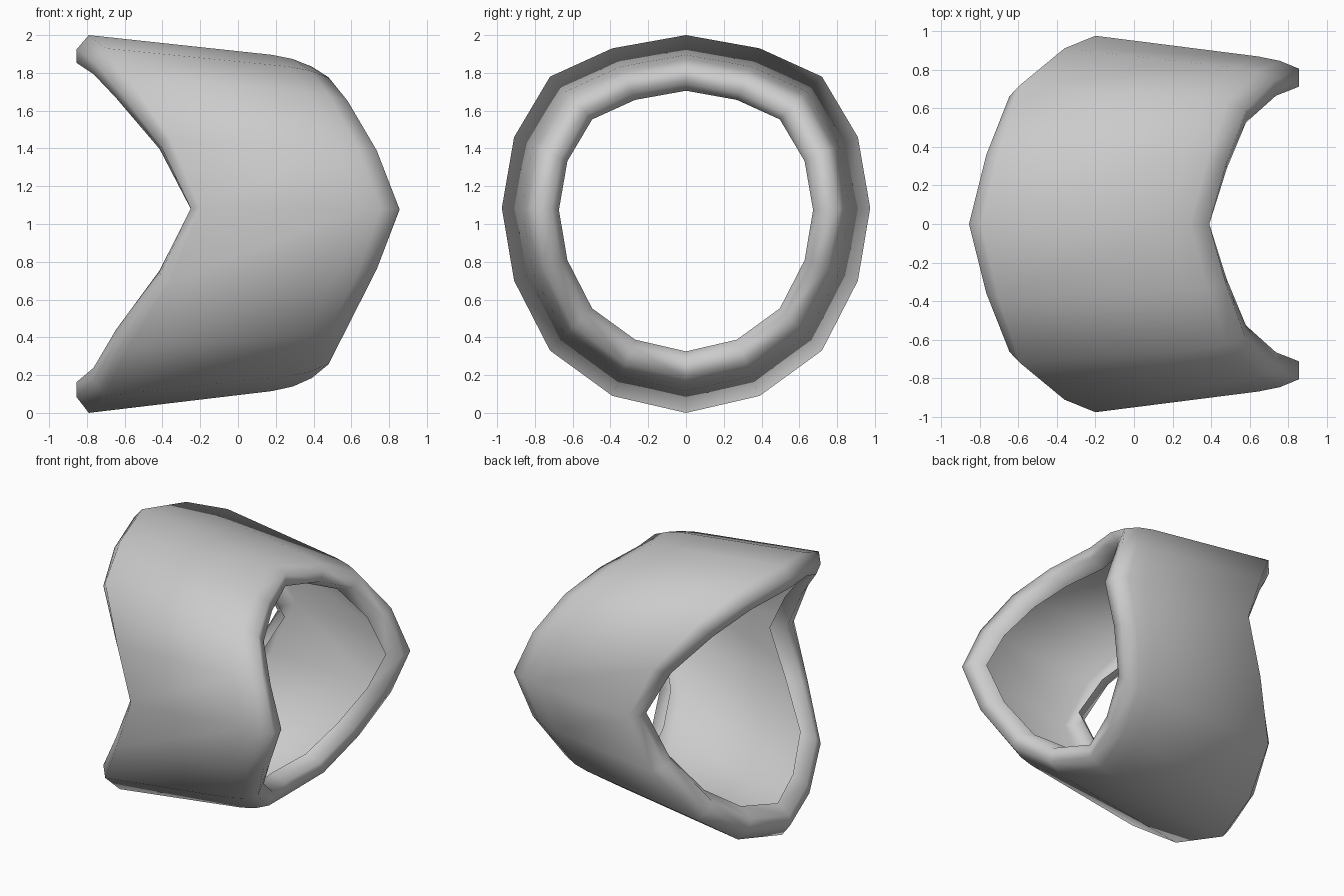
import bpy, bmesh

if "Cube" in bpy.data.objects:
    bpy.data.objects.remove(bpy.data.objects["Cube"])

CENTRE_Z = 1.05

# Half of the 16-sided ring, top to bottom: y, z, left outer edge, left lip, right lip
half = [
    (0.00, 2.00, -0.79, -0.855, 0.39),
    (0.39, 1.93, -0.70, -0.765, 0.48),
    (0.72, 1.78, -0.59, -0.645, 0.58),
    (0.91, 1.46, -0.36, -0.415, 0.735),
    (0.975, 1.085, -0.20, -0.25, 0.855),
    (0.91, 0.70, -0.36, -0.415, 0.735),
    (0.72, 0.33, -0.59, -0.645, 0.58),
    (0.39, 0.09, -0.70, -0.765, 0.48),
    (0.00, 0.00, -0.79, -0.855, 0.39),
]
stations = half + [(-y, z, a, l, r) for y, z, a, l, r in half[-2:0:-1]]

# Open shell section with both ends curled inward: (x, radial scale)
def section(a, l, r):
    return [(l + 0.10, 0.785), (l, 0.845), (l, 0.92), (a, 1.0),
            (r - 0.21, 0.89), (r - 0.10, 0.867), (r, 0.825),
            (r, 0.73), (r - 0.11, 0.69)]

# Tapered thin shell with saddle-shaped, rolled ends
bm = bmesh.new()
loops = []
for y, z, a, l, r in stations:
    loops.append([bm.verts.new((x, y * s, CENTRE_Z + (z - CENTRE_Z) * s))
                  for x, s in section(a, l, r)])
for i, p in enumerate(loops):
    q = loops[(i + 1) % len(loops)]
    for j in range(len(p) - 1):
        bm.faces.new((p[j], q[j], q[j + 1], p[j + 1]))
bmesh.ops.recalc_face_normals(bm, faces=bm.faces)

mesh = bpy.data.meshes.new("ring_cuff")
bm.to_mesh(mesh)
bm.free()
cuff = bpy.data.objects.new("ring_cuff", mesh)
bpy.context.collection.objects.link(cuff)
bpy.context.view_layer.objects.active = cuff
cuff.select_set(True)
bpy.ops.object.shade_smooth_by_angle(angle=1.6)
